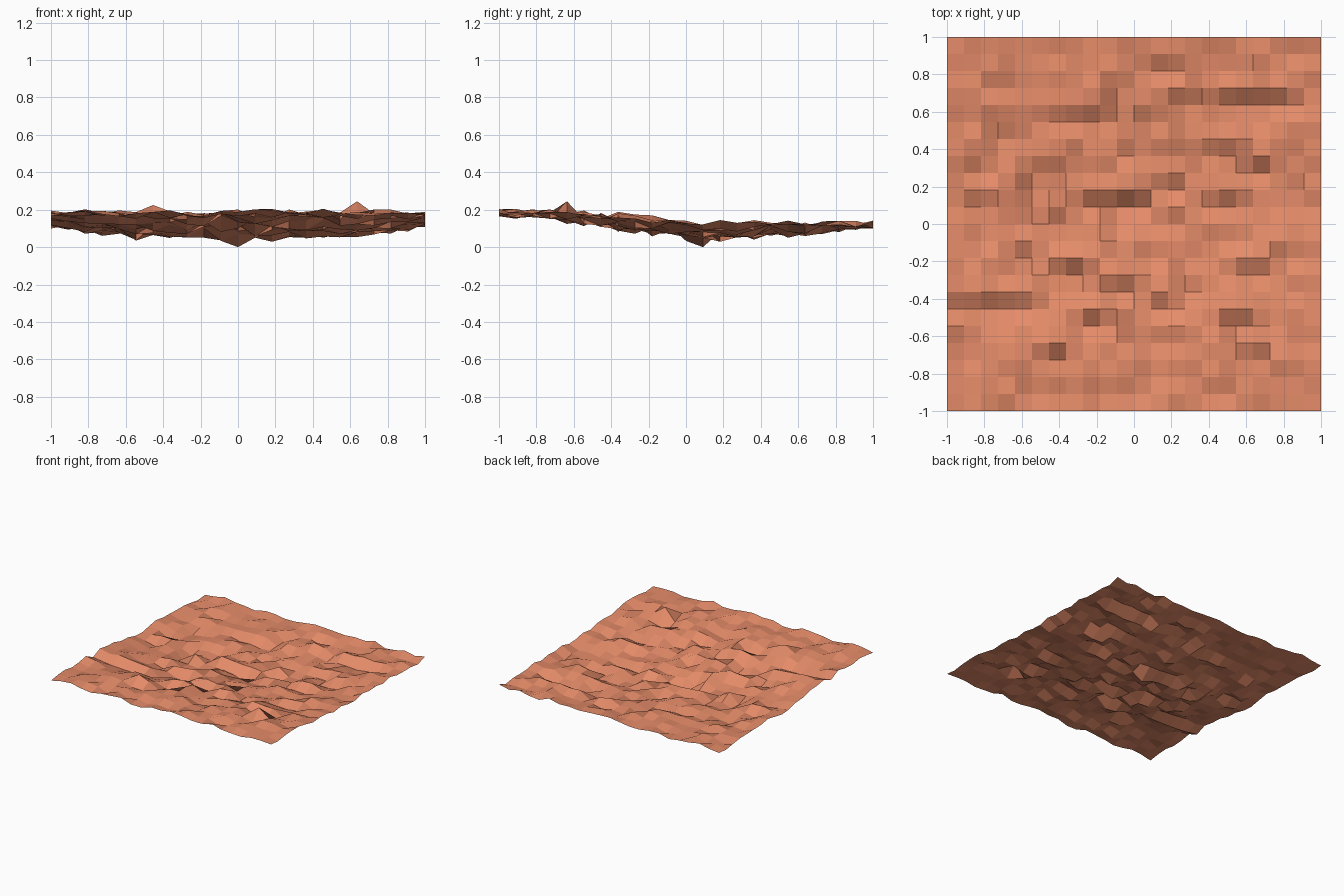
import bpy, bmesh, random

if "Cube" in bpy.data.objects:
    bpy.data.objects.remove(bpy.data.objects["Cube"])

random.seed(11)
N = 22  # cells per side

# Height profiles along y: (y, height at centre, height at left/right rim, roughness)
PROFILE = [(-1.0, .182, .182, .013), (-.64, .162, .178, .021), (-.36, .122, .165, .023),
           (0.0, .078, .14, .025), (.2, .068, .125, .025), (.5, .08, .12, .023),
           (.75, .105, .12, .018), (1.0, .12, .12, .012)]

# Short banks rising toward the back: (first x, last x, y of middle, half rise)
BANKS = [(-1, -.545, -.41, .02), (-.45, -.364, -.68, .018), (-.27, -.18, -.5, .03),
         (-.36, -.27, -.23, .025), (-.27, -.09, .136, .026), (.455, .545, .136, .026),
         (.636, .727, .32, .03), (.364, .545, .41, .02), (-.364, -.18, .59, .026),
         (.455, .818, .68, .028), (-.545, -.364, .32, .02), (.545, .636, -.5, .022)]

# Distinct bumps and hollows, by position
SPIKES = [(.636, -.636, .245), (-.455, -.636, .225), (0, .091, 0.0), (-.545, .091, .035)]


def profile(y):
    for a, b in zip(PROFILE, PROFILE[1:]):
        if y <= b[0] + 1e-6:
            t = (y - a[0]) / (b[0] - a[0])
            return [p + (q - p) * t for p, q in zip(a[1:], b[1:])]


def base(x, y):
    mid, rim, rough = profile(y)
    k = abs(x) ** 3
    return mid + (rim - mid) * k, rough + (.012 - rough) * k


# Rough ground sheet: a square grid displaced upward
bm = bmesh.new()
bmesh.ops.create_grid(bm, x_segments=N, y_segments=N, size=1)
for v in bm.verts:
    z, rough = base(v.co.x, v.co.y)
    n = max(-1.8, min(1.8, random.gauss(0, 1)))
    v.co.z = max(.02, z + n * rough)
    for x0, x1, y, d in BANKS:
        if x0 - .02 < v.co.x < x1 + .02 and abs(v.co.y - y) < .06:
            side = 1 if v.co.y > y else -1
            v.co.z = max(.02, base(v.co.x, y)[0] + side * d + n * .006)
for x, y, z in SPIKES:
    near = min(bm.verts, key=lambda v: (v.co.x - x) ** 2 + (v.co.y - y) ** 2)
    near.co.z = z

mesh = bpy.data.meshes.new("rough_ground")
bm.to_mesh(mesh)
bm.free()
ground = bpy.data.objects.new("rough_ground", mesh)
bpy.context.collection.objects.link(ground)

# Clay colour
clay = bpy.data.materials.new("clay")
clay.diffuse_color = (.78, .26, .14, 1)
clay.use_nodes = True
clay.node_tree.nodes["Principled BSDF"].inputs["Base Color"].default_value = clay.diffuse_color
mesh.materials.append(clay)
